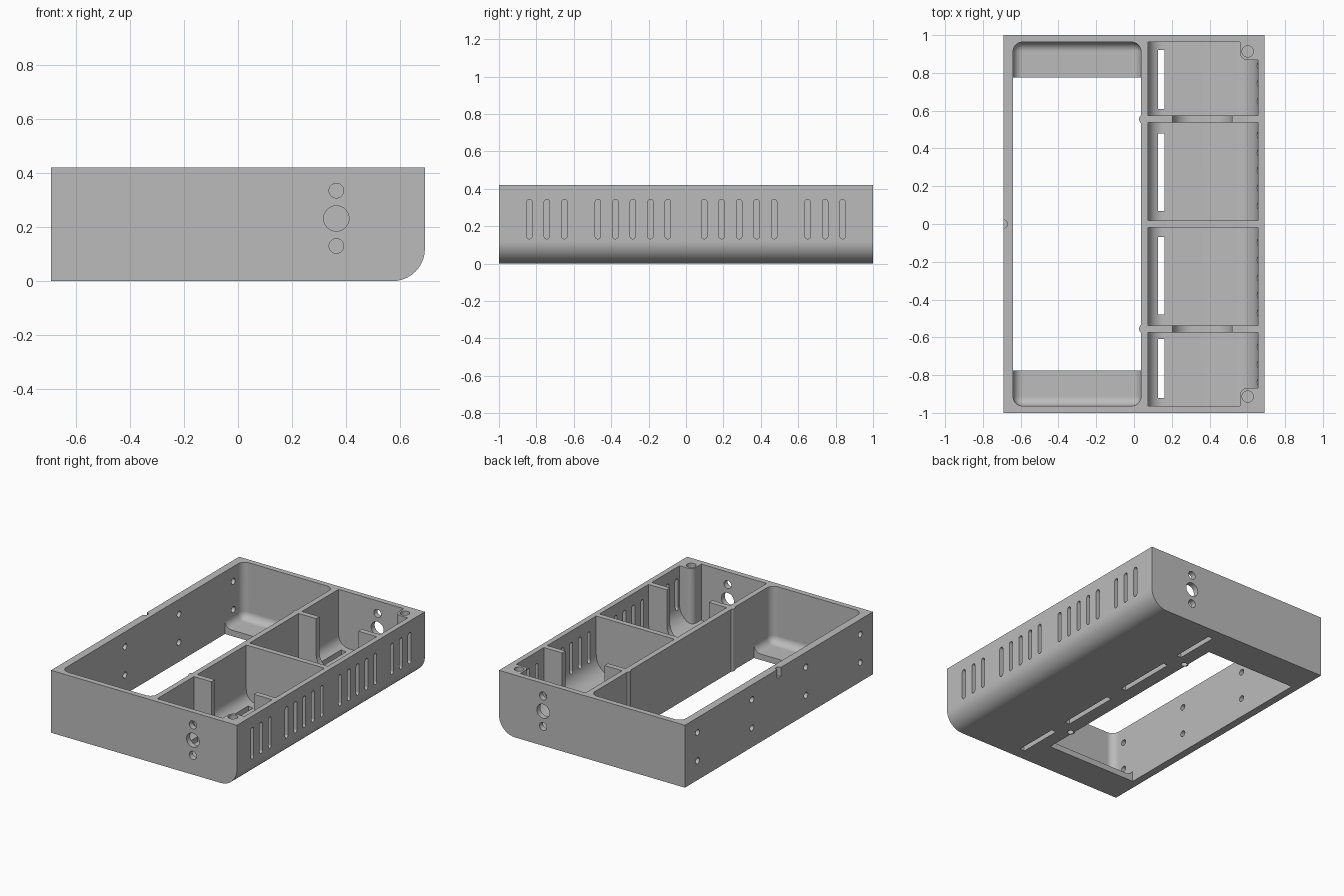
import bpy, bmesh
from math import cos, sin, pi
from mathutils import Vector

if "Cube" in bpy.data.objects:
    bpy.data.objects.remove(bpy.data.objects["Cube"], do_unlink=True)

W, H = 0.692, 0.42          # half width, height
FLOOR, END = 0.04, 0.963    # floor level, inner face of the end walls
BAY_L, BAY_R = -0.64, 0.037
CELL_L, CELL_R = 0.074, 0.656
TOP = H + 0.1               # cutters rise past the rim

grey = bpy.data.materials.new("casing grey")
grey.use_nodes = True
grey.diffuse_color = (0.5, 0.5, 0.5, 1)
grey.node_tree.nodes["Principled BSDF"].inputs["Base Color"].default_value = (0.5, 0.5, 0.5, 1)


def rounded(corners, steps=10):
    """Outline of a polygon whose (u, v, radius) right-angled corners are rounded."""
    pts = []
    for i, (u, v, r) in enumerate(corners):
        p = Vector((u, v))
        if r == 0:
            pts.append(p)
            continue
        a = (Vector(corners[i - 1][:2]) - p).normalized()
        b = (Vector(corners[(i + 1) % len(corners)][:2]) - p).normalized()
        for k in range(steps + 1):
            t = k / steps * pi / 2
            q = p + a * r * (1 - sin(t)) + b * r * (1 - cos(t))
            if not pts or (q - pts[-1]).length > 1e-5:
                pts.append(q)
    if (pts[0] - pts[-1]).length < 1e-5:
        pts.pop()
    return pts


def rect(u0, u1, v0, v1, r=(0, 0, 0, 0)):
    return [(u0, v0, r[0]), (u1, v0, r[1]), (u1, v1, r[2]), (u0, v1, r[3])]


def disc(u, v, r):
    return rect(u - r, u + r, v - r, v + r, (r,) * 4)


def make(name, bm):
    bmesh.ops.recalc_face_normals(bm, faces=bm.faces[:])
    mesh = bpy.data.meshes.new(name)
    bm.to_mesh(mesh)
    bm.free()
    mesh.materials.append(grey)
    ob = bpy.data.objects.new(name, mesh)
    bpy.context.collection.objects.link(ob)
    return ob


def prism(name, corners, axis, lo, hi):
    """Extrude an outline along one axis."""
    place = {"X": lambda p, t: (t, p.x, p.y),
             "Y": lambda p, t: (p.x, t, p.y),
             "Z": lambda p, t: (p.x, p.y, t)}[axis]
    bm = bmesh.new()
    pts = rounded(corners)
    a = [bm.verts.new(place(p, lo)) for p in pts]
    b = [bm.verts.new(place(p, hi)) for p in pts]
    bm.faces.new(a)
    bm.faces.new(b)
    for i in range(len(pts)):
        bm.faces.new((a[i - 1], a[i], b[i], b[i - 1]))
    return make(name, bm)


def combine(tool, op="DIFFERENCE"):
    """Apply a boolean to the casing and discard the tool."""
    mod = casing.modifiers.new("shape", "BOOLEAN")
    mod.operation, mod.solver, mod.object = op, "EXACT", tool
    bpy.context.view_layer.objects.active = casing
    bpy.ops.object.modifier_apply(modifier=mod.name)
    bpy.data.objects.remove(tool, do_unlink=True)


def cut(*args):
    combine(prism("cutter", *args))


# Outer block with one rounded lower edge
casing = prism("casing", rect(-W, W, 0, H, (0, 0.12, 0, 0)), "Y", -1, 1)

# Large bay with softened corners, open underneath between two end ledges
bay = prism("bay", rect(BAY_L, BAY_R, -END, END), "Z", FLOOR, TOP)
bm = bmesh.new()
bm.from_mesh(bay.data)
edges = [e for e in bm.edges if min(v.co.z for v in e.verts) < FLOOR + 0.01]
bmesh.ops.bevel(bm, geom=edges, offset=0.05, segments=8, profile=0.5, affect="EDGES")
bm.to_mesh(bay.data)
bm.free()
combine(bay)
cut(rect(BAY_L, BAY_R, -0.775, 0.775), "Z", -0.1, TOP)

# Round ridges on the long inner wall
for s in (-1, 1):
    combine(prism("ridge", disc(0.055, s * 0.555, 0.028), "Z", 0, H), "UNION")

# Four cells with curved floors, leaving the cross walls between them
cell = rect(CELL_L, CELL_R, FLOOR, TOP, (0.08, 0.12, 0, 0))
for s in (-1, 1):
    for y0, y1 in ((0.018, 0.538), (0.574, END)):
        cut(cell, "Y", *sorted((s * y0, s * y1)))
    # Notch through the outer cross wall
    cut(rect(0.205, 0.52, 0.08, TOP, (0.1, 0.1, 0, 0)), "Y", *sorted((s * 0.53, s * 0.58)))
    # Corner screw post with a blind hole
    y0, y1 = sorted((s * 0.868, s * 0.97))
    soft = (0.04, 0, 0, 0) if s > 0 else (0, 0, 0, 0.04)
    combine(prism("screw_post", rect(0.56, 0.665, y0, y1, soft), "Z", 0.045, H), "UNION")
    cut(disc(0.602, s * 0.914, 0.03), "Z", 0.25, TOP)
    # Blind hole beneath each ridge
    cut(disc(0.055, s * 0.555, 0.02), "Z", -0.1, 0.06)
    # Floor slots
    for y0, y1 in ((0.07, 0.48), (0.61, 0.92)):
        cut(rect(0.127, 0.162, *sorted((s * y0, s * y1))), "Z", -0.1, 0.2)
    # Connector holes in the end walls
    for z, r in ((0.335, 0.027), (0.232, 0.047), (0.13, 0.027)):
        cut(disc(0.364, z, r), "Y", *sorted((s * 0.9, s * 1.1)))
    # Vent slots in the curved side wall
    for first, count in ((0.097, 5), (0.65, 3)):
        for i in range(count):
            y = s * (first + 0.0935 * i)
            cut(rect(y - 0.015, y + 0.015, 0.132, 0.343, (0.015,) * 4), "X", 0.58, 0.8)
    # Fixing holes in the flat side wall
    for y in (0.287, 0.865):
        for z in (0.13, 0.32):
            cut(disc(s * y, z, 0.02), "X", -0.8, -0.6)

# Small half-round notch at the rim of the flat side wall
cut(disc(-W, 0, 0.022), "Z", 0.36, TOP)

# Smooth curves, crisp edges
bpy.ops.object.select_all(action="DESELECT")
casing.select_set(True)
bpy.context.view_layer.objects.active = casing
bpy.ops.object.shade_smooth_by_angle(angle=0.4)
normals = casing.modifiers.new("flat faces", "WEIGHTED_NORMAL")
normals.keep_sharp = True
